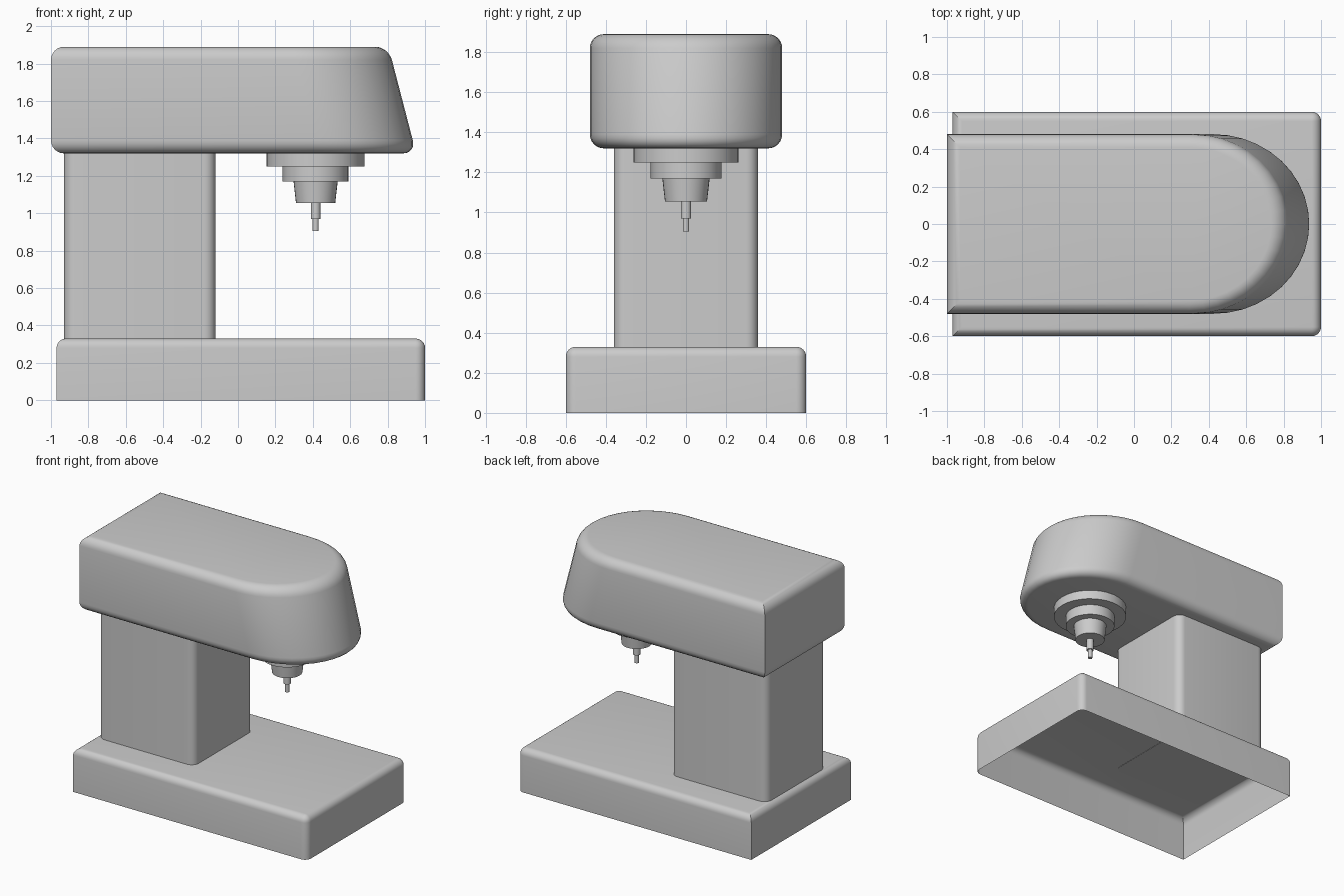
import bpy, bmesh
from math import sin, cos, pi

if "Cube" in bpy.data.objects:
    bpy.data.objects.remove(bpy.data.objects["Cube"])


def finish(name, bm):
    bmesh.ops.remove_doubles(bm, verts=bm.verts, dist=0.0005)
    bmesh.ops.recalc_face_normals(bm, faces=bm.faces)
    mesh = bpy.data.meshes.new(name)
    bm.to_mesh(mesh)
    bm.free()
    ob = bpy.data.objects.new(name, mesh)
    bpy.context.collection.objects.link(ob)
    bpy.ops.object.select_all(action='DESELECT')
    ob.select_set(True)
    bpy.context.view_layer.objects.active = ob
    bpy.ops.object.shade_smooth_by_angle(angle=pi / 6)
    return ob


def outline(x0, x1, hy, front, back, n):
    """Rectangle with elliptical (rx, ry) front corners and round or sharp back ones."""
    half = []
    for i in range(n + 1):
        a = pi / 2 * i / n
        half.append((x1 - front[0] * (1 - cos(a)), hy - front[1] * (1 - sin(a))))
    steps = n if back > 0 else 0
    for i in range(steps + 1):
        a = pi / 2 * i / max(steps, 1)
        half.append((x0 + back * (1 - sin(a)), hy - back * (1 - cos(a))) if steps else (x0, hy))
    return half + [(x, -y) for x, y in reversed(half)]


def loft(name, rings, close_bottom=True):
    bm = bmesh.new()
    loops = [[bm.verts.new((x, y, z)) for x, y in pts] for pts, z in rings]
    for lo, hi in zip(loops, loops[1:]):
        for i in range(len(lo)):
            j = (i + 1) % len(lo)
            bm.faces.new((lo[i], lo[j], hi[j], hi[i]))
    bm.faces.new(loops[-1])
    if close_bottom:
        bm.faces.new(loops[0][::-1])
    return finish(name, bm)


def rounding(z, r, top=True, n=6):
    """(inset, height) steps of a rounded horizontal rim ending at height z."""
    arc = [(r * (1 - cos(pi / 2 * i / n)), r * (1 - sin(pi / 2 * i / n))) for i in range(n + 1)]
    return [(d, z - h) for d, h in arc] if top else [(d, z + h) for d, h in reversed(arc)]


# Base: shell open underneath
R = 0.05
loft("base", [(outline(-0.97 + d, 1.0 - d, 0.6 - d, (R - d, R - d), 0, 6), z)
              for d, z in [(0, 0)] + rounding(0.33, R)], close_bottom=False)

# Column
loft("column", [(outline(-0.93, -0.12, 0.36, (0.06, 0.06), 0.06, 6), z) for z in (0.328, 1.325)])

# Head: round nose leaning back towards the top
R = 0.07
loft("head", [(outline(-1.0 + d, 0.945 - 0.26 * (z - 1.35) - d, 0.48 - d, (0.51 - d, 0.48 - d), 0, 10), z)
              for d, z in rounding(1.32, R, top=False) + rounding(1.89, R)])

# Spindle: stepped turned profile (radius, height)
profile = [(0.262, 1.325), (0.262, 1.25), (0.176, 1.25), (0.176, 1.17), (0.118, 1.17),
           (0.105, 1.055), (0.026, 1.055), (0.026, 0.97), (0.016, 0.97), (0.016, 0.905)]
SIDES = 32
loft("spindle", [([(0.415 + r * cos(2 * pi * i / SIDES), r * sin(2 * pi * i / SIDES))
                   for i in range(SIDES)], z) for r, z in profile])
